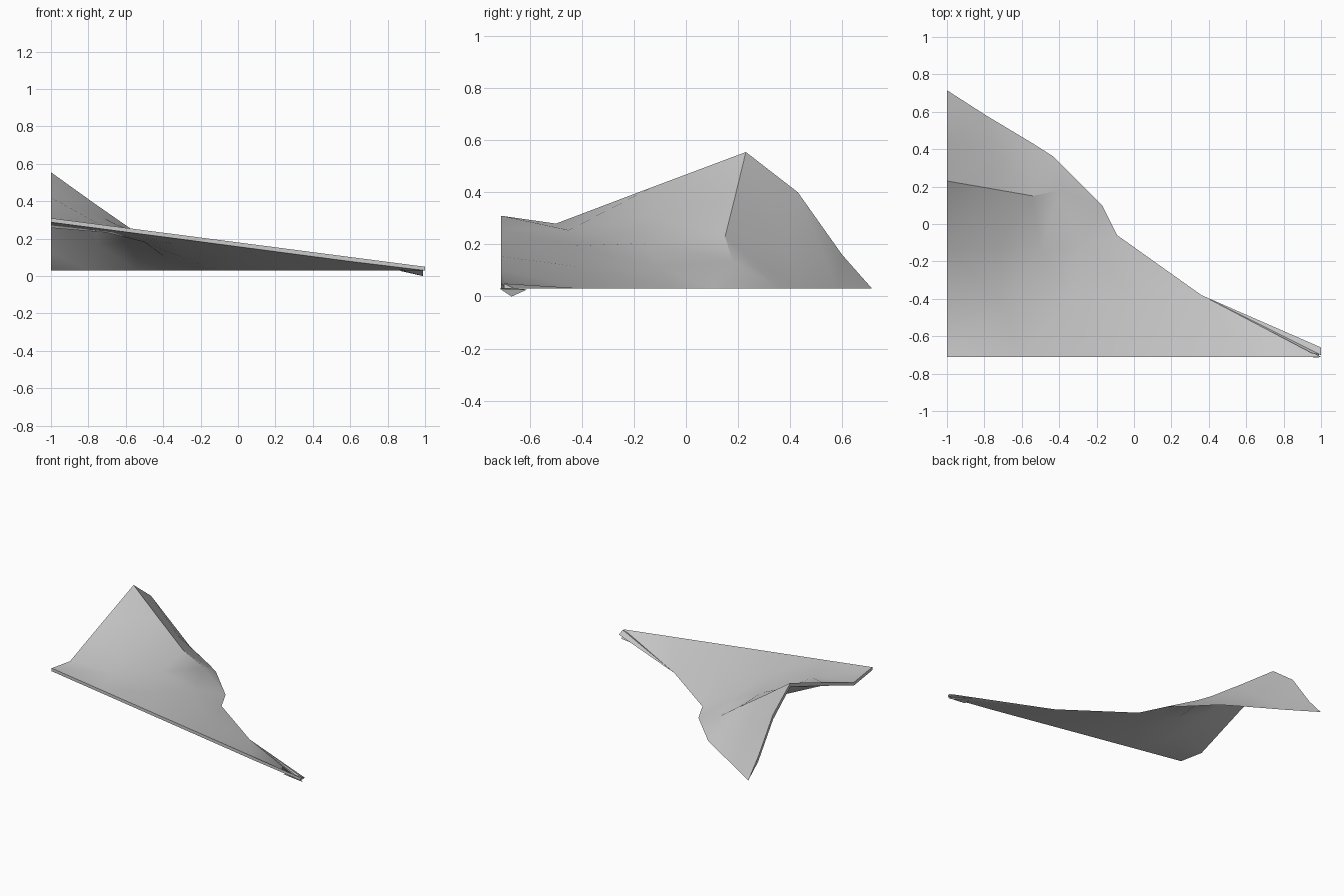
import bpy
import bmesh
import math
from mathutils import Vector
from mathutils.geometry import delaunay_2d_cdt

cube = bpy.data.objects.get("Cube")
if cube:
    bpy.data.objects.remove(cube, do_unlink=True)

GROUND = 0.03
THICKNESS = 0.022

grey = bpy.data.materials.new("stone grey")
grey.use_nodes = True
COLOUR = (0.6, 0.6, 0.6, 1)
grey.diffuse_color = COLOUR
grey.node_tree.nodes["Principled BSDF"].inputs["Base Color"].default_value = COLOUR


def finish(bm, name):
    mesh = bpy.data.meshes.new(name)
    bm.to_mesh(mesh)
    bm.free()
    mesh.materials.append(grey)
    obj = bpy.data.objects.new(name, mesh)
    bpy.context.collection.objects.link(obj)
    bpy.ops.object.select_all(action="DESELECT")
    obj.select_set(True)
    bpy.context.view_layer.objects.active = obj
    bpy.ops.object.shade_smooth_by_angle(angle=math.radians(30))


def add_shell(bm, points, faces):
    """Sheet with a lower skin that meets the upper one at ground level."""
    top = [bm.verts.new(p) for p in points]
    for f in faces:
        bm.faces.new([top[i] for i in f])
    bm.normal_update()
    rim = [[loop.vert.index for loop in (e.link_loops[0], e.link_loops[0].link_loop_next)]
           for e in bm.edges if e.is_boundary] if not bm.verts.index_update() else []
    low = []
    for v in top:
        if v.co.z <= GROUND + 0.001:
            low.append(v)
        else:
            drop = THICKNESS / max(v.normal.z, 0.6)
            low.append(bm.verts.new((v.co.x, v.co.y, max(GROUND, v.co.z - drop))))
    for f in faces:
        if any(low[i] is not top[i] for i in f):
            bm.faces.new([low[i] for i in reversed(f)])
    for a, b in rim:
        ring = list(dict.fromkeys([top[b], top[a], low[a], low[b]]))
        if len(ring) > 2:
            bm.faces.new(ring)


# Profile of the tall straight side, as (y, z)
side = [(-0.5, 0.28), (-0.13, 0.42), (0.23, 0.555), (0.43, 0.40), (0.6, 0.16)]
# Curved outline resting on the ground, from the far corner to the tip
outline = [(-1, 0.715), (-0.79, 0.58), (-0.54, 0.43), (-0.43, 0.36), (-0.17, 0.1),
           (-0.09, -0.06), (0.36, -0.38), (0.95, -0.685)]
# Straight front edge, falling evenly to the tip
front = [(x, -0.71, 0.31 - 0.13 * (x + 1)) for x in (1, 0.6, 0.2, -0.2, -0.6, -1)]
# Fold and gentle valley inside the sheet
inside = [(-0.77, 0.19, 0.39), (-0.54, 0.15, 0.23), (-0.72, -0.12, 0.31),
          (-0.5, -0.15, 0.205), (-0.7, -0.45, 0.255), (-0.35, -0.42, 0.195),
          (-0.28, -0.1, 0.115), (0.05, -0.42, 0.115), (-0.75, 0.38, 0.2),
          (-0.4, 0.18, 0.135)]

border = ([(-1, y, z) for y, z in side] + [(x, y, GROUND) for x, y in outline] + front)
points = border + inside
n = len(border)
edges = [(i, (i + 1) % n) for i in range(n)] + [(2, n), (n, n + 1)]
verts, _, faces, source, _, _ = delaunay_2d_cdt(
    [Vector(p[:2]) for p in points], edges, [], 1, 1e-5)
placed = [(v.x, v.y, points[s[0]][2]) for v, s in zip(verts, source)]
bm = bmesh.new()
add_shell(bm, placed, faces)
finish(bm, "folded_sheet")

# Thin sliver beside the tip
bm = bmesh.new()
sliver = [(0.36, -0.38, GROUND), (0.95, -0.69, 0.045), (1, -0.70, 0.05), (1, -0.66, GROUND)]
add_shell(bm, sliver, [(0, 1, 2), (0, 2, 3)])
finish(bm, "tip_sliver")

# Small flap hanging below the tip
bm = bmesh.new()
flap = [bm.verts.new(p) for p in
        [(0.87, -0.61, 0.027), (0.99, -0.67, 0), (0.99, -0.715, 0.03), (0.86, -0.705, 0.035)]]
for tri in ((0, 1, 2), (0, 2, 3), (0, 3, 1), (3, 2, 1)):
    bm.faces.new([flap[i] for i in tri])
bmesh.ops.recalc_face_normals(bm, faces=bm.faces[:])
finish(bm, "tip_flap")
